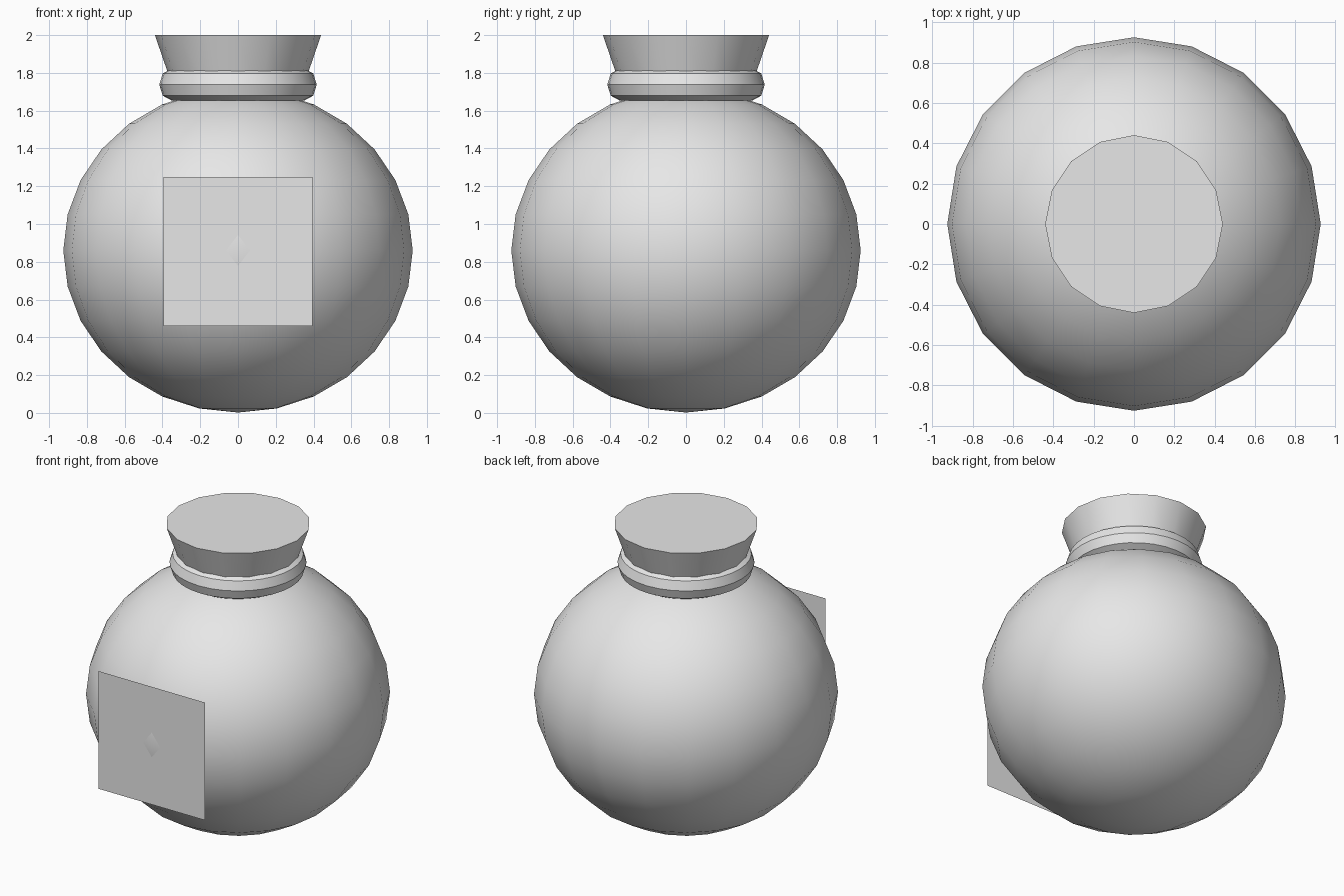
import bpy
import math

cube = bpy.data.objects.get("Cube")
if cube:
    bpy.data.objects.remove(cube, do_unlink=True)

grey = bpy.data.materials.new("plain_grey")
grey.use_nodes = True
grey.diffuse_color = (0.8, 0.8, 0.8, 1)
grey.node_tree.nodes["Principled BSDF"].inputs["Base Color"].default_value = (0.8, 0.8, 0.8, 1)


def finish(name, scale=(1, 1, 1), smooth=True):
    """Name, scale, colour and shade the newest object."""
    obj = bpy.context.object
    obj.name = name
    obj.scale = scale
    bpy.ops.object.transform_apply(location=False, rotation=True, scale=True)
    obj.data.materials.append(grey)
    if smooth:
        bpy.ops.object.shade_smooth_by_angle(angle=math.radians(30))
    return obj


# Round flask body, slightly squashed
bpy.ops.mesh.primitive_uv_sphere_add(segments=20, ring_count=14, radius=1, location=(0, 0, 0.86))
finish("flask_body", (0.925, 0.925, 0.858))

# Collar ring around the neck
bpy.ops.mesh.primitive_torus_add(major_segments=32, minor_segments=8, major_radius=0.353,
                                 minor_radius=0.064, location=(0, 0, 1.738))
finish("neck_ring", (1, 1, 1.3))

# Flared stopper, running down through the ring
bpy.ops.mesh.primitive_cone_add(vertices=16, radius1=0.323, radius2=0.44, depth=0.34,
                                location=(0, 0, 1.83))
finish("stopper")

# Square label resting against the front
bpy.ops.mesh.primitive_plane_add(size=0.79, location=(0, -0.915, 0.855),
                                 rotation=(math.pi / 2, 0, 0))
finish("front_label", smooth=False)
